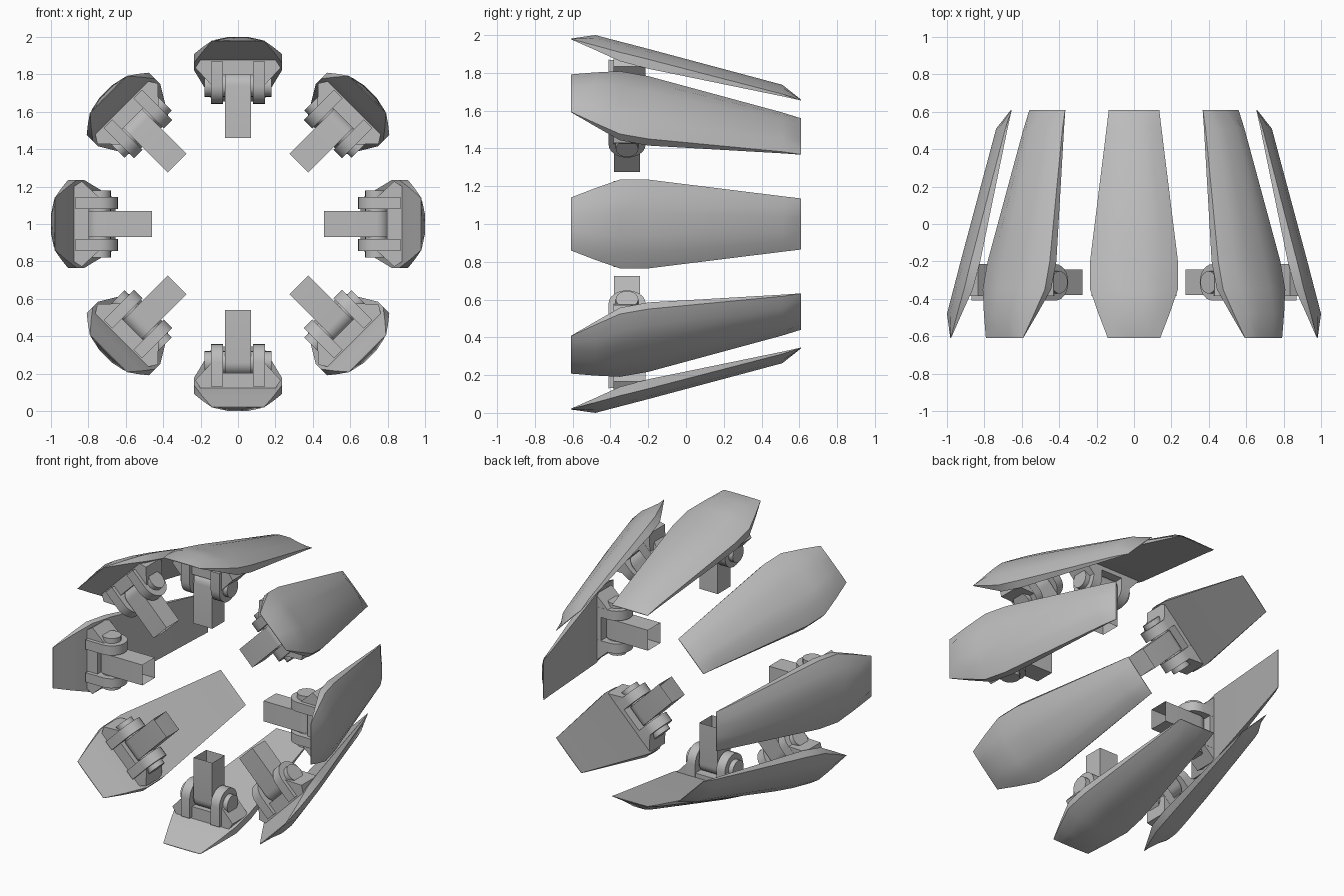
import bpy, bmesh
from math import pi, sin, cos, radians

cube = bpy.data.objects.get("Cube")
if cube:
    bpy.data.objects.remove(cube, do_unlink=True)

grey = bpy.data.materials.new("plain_grey")
grey.use_nodes = True
COLOUR = (0.5, 0.5, 0.5, 1)
grey.diffuse_color = COLOUR
grey.node_tree.nodes["Principled BSDF"].inputs["Base Color"].default_value = COLOUR

PIVOT_Y, PIVOT_R = -0.312, 0.74


def add_prism(bm, near, far, open_side=None):
    """Join two matching loops with side walls and caps."""
    a = [bm.verts.new(p) for p in near]
    b = [bm.verts.new(p) for p in far]
    n = len(a)
    for i in range(n):
        if i != open_side:
            j = (i + 1) % n
            bm.faces.new((a[i], a[j], b[j], b[i]))
    bm.faces.new(a)
    bm.faces.new(b)


def prism_x(bm, profile, x0, x1, open_side=None):
    add_prism(bm, [(x0, y, r) for y, r in profile], [(x1, y, r) for y, r in profile], open_side)


def arc(radius, start, end, steps):
    angles = [start + (end - start) * i / steps for i in range(steps + 1)]
    return [(PIVOT_Y + radius * cos(t), PIVOT_R + radius * sin(t)) for t in angles]


def finish(bm, name, angle):
    bmesh.ops.recalc_face_normals(bm, faces=bm.faces)
    mesh = bpy.data.meshes.new(name)
    bm.to_mesh(mesh)
    bm.free()
    mesh.materials.append(grey)
    obj = bpy.data.objects.new(name, mesh)
    bpy.context.collection.objects.link(obj)
    bpy.ops.object.select_all(action='DESELECT')
    obj.select_set(True)
    bpy.context.view_layer.objects.active = obj
    bpy.ops.object.shade_smooth_by_angle(angle=radians(angle))
    return obj


def make_petal():
    # Stations: y, half width, lower edge, upper edge, crown
    stations = [
        (-0.61, 0.14, 0.978, 0.98, 0.982),
        (-0.48, 0.19, 0.921, 0.945, 1.0),
        (-0.35, 0.235, 0.862, 0.909, 0.966),
        (-0.20, 0.235, 0.822, 0.872, 0.927),
        (0.51, 0.147, 0.676, 0.688, 0.737),
        (0.61, 0.135, 0.654, 0.656, 0.658),
    ]
    bm = bmesh.new()
    rings = []
    for y, w, low, high, crown in stations:
        half = [(w, low), (w, high), (0.64 * w, high + 0.72 * (crown - high)), (0.27 * w, crown)]
        section = half + [(-x, r) for x, r in reversed(half)]
        rings.append([bm.verts.new((x, y, r)) for x, r in section])
    for a, b in zip(rings, rings[1:]):
        for i in range(len(a)):
            j = (i + 1) % len(a)
            bm.faces.new((a[i], a[j], b[j], b[i]))
    bm.faces.new(rings[0])
    bm.faces.new(rings[-1])
    return finish(bm, "petal", 28)


def make_bracket():
    bm = bmesh.new()
    # Flared base with a slot for the arm
    half = [(0.08, 0.797), (0.08, 0.74), (0.14, 0.74), (0.228, 0.835), (0.2, 0.88)]
    profile = half + [(-x, r) for x, r in reversed(half)]
    add_prism(bm, [(x, -0.385, r) for x, r in profile], [(x, -0.215, r) for x, r in profile])
    # Rounded ears
    ear = arc(0.098, -pi, 0, 12) + [(PIVOT_Y + 0.098, 0.85), (PIVOT_Y - 0.098, 0.87)]
    for side in (-1, 1):
        prism_x(bm, ear, side * 0.08, side * 0.145)
    return finish(bm, "bracket", 35)


def make_pin():
    bm = bmesh.new()
    prism_x(bm, arc(0.06, 0, 2 * pi, 20)[:-1], -0.178, 0.178)
    return finish(bm, "hinge_pin", 35)


def make_arm():
    # Square sleeve, rounded at the hinge and open at the inner end
    bm = bmesh.new()
    h = 0.068
    profile = arc(h, 0, pi, 12) + [(PIVOT_Y - h, 0.46), (PIVOT_Y + h, 0.46)]
    prism_x(bm, profile, -0.07, 0.07, open_side=len(profile) - 2)
    return finish(bm, "arm", 35)


# Ring of eight hinged petals about the y axis
parts = [make_petal(), make_bracket(), make_pin(), make_arm()]
for k in range(8):
    for part in parts:
        obj = part
        if k:
            obj = part.copy()
            bpy.context.collection.objects.link(obj)
        obj.name = f"{part.data.name}_{k + 1}"
        obj.location = (0, 0, 1)
        obj.rotation_euler = (0, k * pi / 4, 0)
